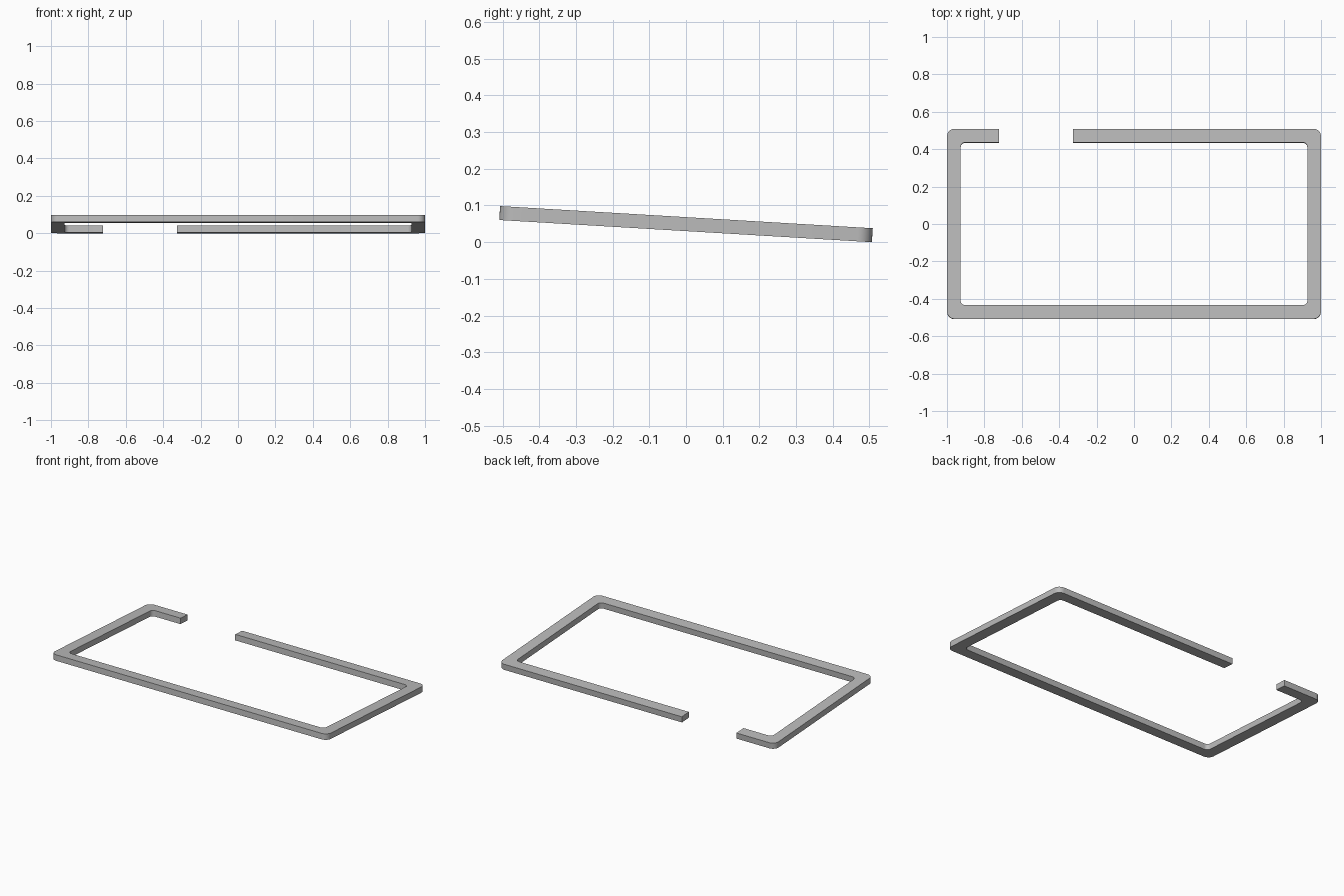
import bpy
import bmesh
from math import cos, sin, pi, radians
from mathutils import Matrix, Vector

cube = bpy.data.objects.get("Cube")
if cube:
    bpy.data.objects.remove(cube, do_unlink=True)

HALF_X, HALF_Y = 1.0, 0.509     # outer half sizes of the bent bar
WIDTH, THICK = 0.073, 0.038     # bar cross-section
GAP = (-0.722, -0.326)          # opening in the back side
R_OUT, R_IN, STEPS = 0.04, 0.025, 8
TILT = radians(-3.4)


def open_loop(inset, radius):
    """Rounded rectangle that starts and ends at the back opening."""
    hx, hy = HALF_X - inset, HALF_Y - inset
    pts = [(GAP[0], hy)]
    for i, (sx, sy) in enumerate([(-1, 1), (-1, -1), (1, -1), (1, 1)]):
        cx, cy = sx * (hx - radius), sy * (hy - radius)
        for k in range(STEPS + 1):
            a = pi / 2 * (1 + i + k / STEPS)
            pts.append((cx + radius * cos(a), cy + radius * sin(a)))
    return pts + [(GAP[1], hy)]


# Bent bar: a strip of rectangular sections along the open loop
bm = bmesh.new()
sections = []
for o, i in zip(open_loop(0, R_OUT), open_loop(WIDTH, R_IN)):
    sections.append([bm.verts.new((*p, z)) for p, z in
                     ((o, 0), (i, 0), (i, THICK), (o, THICK))])
for a, b in zip(sections, sections[1:]):
    for k in range(4):
        n = (k + 1) % 4
        bm.faces.new((a[k], a[n], b[n], b[k]))
bm.faces.new(sections[0])
bm.faces.new(sections[-1])
bmesh.ops.recalc_face_normals(bm, faces=bm.faces)

# Tilt the frame and rest its back edge on the floor
bm.transform(Matrix.Rotation(TILT, 4, 'X'))
low = min(v.co.z for v in bm.verts)
mid_y = (min(v.co.y for v in bm.verts) + max(v.co.y for v in bm.verts)) / 2
bm.transform(Matrix.Translation(Vector((0, -mid_y, -low))))

mesh = bpy.data.meshes.new("bent_bar_frame")
bm.to_mesh(mesh)
bm.free()
frame = bpy.data.objects.new("bent_bar_frame", mesh)
bpy.context.collection.objects.link(frame)

# Plain grey
grey = bpy.data.materials.new("grey")
grey.use_nodes = True
colour = (0.5, 0.5, 0.5, 1)
grey.diffuse_color = colour
grey.node_tree.nodes["Principled BSDF"].inputs["Base Color"].default_value = colour
mesh.materials.append(grey)

bpy.context.view_layer.objects.active = frame
frame.select_set(True)
bpy.ops.object.shade_smooth_by_angle(angle=radians(30))
